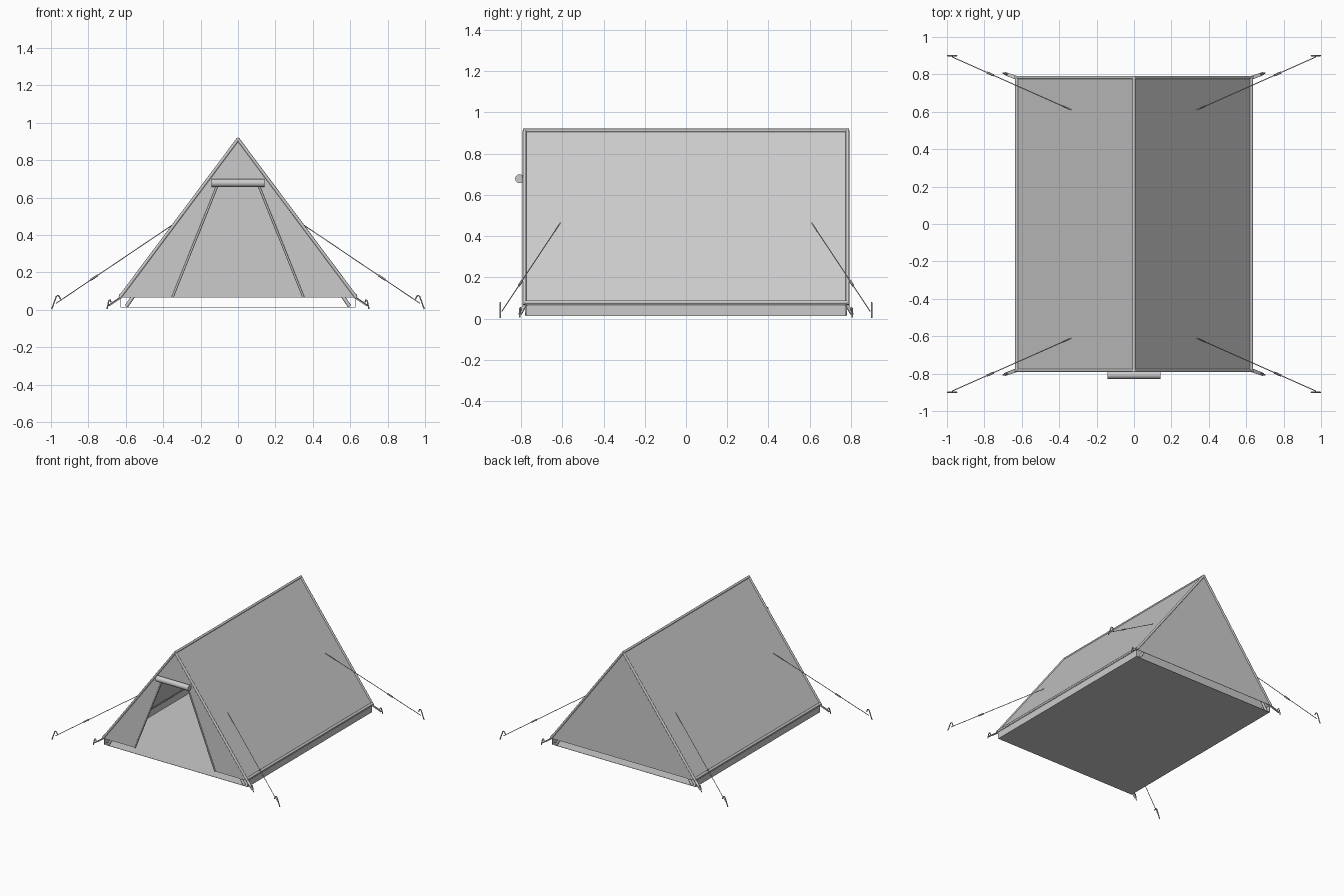
import bpy, bmesh, math
from mathutils import Vector

if "Cube" in bpy.data.objects:
    bpy.data.objects.remove(bpy.data.objects["Cube"])

grey = bpy.data.materials.new("canvas grey")
grey.diffuse_color = (0.6, 0.6, 0.6, 1)
grey.use_nodes = True
grey.node_tree.nodes["Principled BSDF"].inputs["Base Color"].default_value = grey.diffuse_color

APEX, EAVE_X, EAVE_Z, END = 0.912, 0.632, 0.066, 0.783


def add(name, mesh):
    ob = bpy.data.objects.new(name, mesh)
    bpy.context.collection.objects.link(ob)
    if not mesh.materials:
        mesh.materials.append(grey)
    return ob


def sheet(name, polys, thick=0.003):
    """Thin cloth made from a few polygons."""
    bm = bmesh.new()
    for p in polys:
        bm.faces.new([bm.verts.new(c) for c in p])
    bmesh.ops.remove_doubles(bm, verts=bm.verts, dist=1e-5)
    bmesh.ops.recalc_face_normals(bm, faces=bm.faces)
    me = bpy.data.meshes.new(name)
    bm.to_mesh(me)
    bm.free()
    ob = add(name, me)
    mod = ob.modifiers.new("thickness", 'SOLIDIFY')
    mod.thickness, mod.offset = thick, 0
    return ob


def tube(name, pts, r, res=2):
    """Round bar along a path."""
    cu = bpy.data.curves.new(name, 'CURVE')
    cu.dimensions = '3D'
    cu.bevel_depth, cu.bevel_resolution, cu.use_fill_caps = r, res, True
    sp = cu.splines.new('POLY')
    sp.points.add(len(pts) - 1)
    for q, p in zip(sp.points, pts):
        q.co = (*p, 1)
    tmp = bpy.data.objects.new("tmp", cu)
    bpy.context.collection.objects.link(tmp)
    dg = bpy.context.evaluated_depsgraph_get()
    me = bpy.data.meshes.new_from_object(tmp.evaluated_get(dg))
    bpy.data.objects.remove(tmp)
    me.name = name
    ob = add(name, me)
    bpy.ops.object.select_all(action='DESELECT')
    ob.select_set(True)
    bpy.context.view_layer.objects.active = ob
    bpy.ops.object.shade_smooth_by_angle(angle=math.radians(50))
    return ob


def edge_x(z):
    return EAVE_X * (APEX - z) / (APEX - EAVE_Z)


# Roof slopes
sheet("roof", [[(0, -END, APEX), (0, END, APEX),
                (s * EAVE_X, END, EAVE_Z), (s * EAVE_X, -END, EAVE_Z)] for s in (-1, 1)])

# Back wall
sheet("back_wall", [[(-EAVE_X, END, EAVE_Z), (EAVE_X, END, EAVE_Z), (0, END, APEX)]])

# Front wall with open doorway
DX, TX, TZ = 0.35, 0.11, 0.665
front = [[(s * EAVE_X, -END, EAVE_Z), (s * DX, -END, EAVE_Z), (s * TX, -END, TZ),
          (s * edge_x(TZ), -END, TZ)] for s in (-1, 1)]
front.append([(-edge_x(TZ), -END, TZ), (-TX, -END, TZ), (TX, -END, TZ),
              (edge_x(TZ), -END, TZ), (0, -END, APEX)])
sheet("front_wall", front)

# Ground sheet with upturned sides
F, W = 0.775, 0.627
sheet("ground_sheet", [[(-W, -F, 0.014), (W, -F, 0.014), (W, F, 0.014), (-W, F, 0.014)]] +
      [[(s * W, -F, 0.014), (s * W, F, 0.014), (s * W, F, 0.066), (s * W, -F, 0.066)]
       for s in (-1, 1)])

# Ridge piping and rolled door
tube("ridge_piping", [(0, -0.79, APEX), (0, 0.79, APEX)], 0.009)
tube("rolled_door", [(-0.142, -0.807, 0.678), (0.142, -0.807, 0.678)], 0.022, 4)
tube("ridge_pole", [(0, -0.77, 0.885), (0, 0.77, 0.885)], 0.01)

for sx in (-1, 1):
    side = "right" if sx > 0 else "left"
    # Eave hem and door edge binding
    tube(f"eave_hem_{side}", [(sx * (EAVE_X - 0.006), -END, 0.078),
                              (sx * (EAVE_X - 0.006), END, 0.078)], 0.010)
    tube(f"door_binding_{side}", [(sx * DX, -0.786, EAVE_Z), (sx * TX, -0.786, TZ)], 0.006)
    for sy in (-1, 1):
        tag = f"{side}_{'back' if sy > 0 else 'front'}"

        def P(x, y, z):
            return Vector((sx * x, sy * y, z))

        # Edge piping and inner pole
        tube(f"edge_piping_{tag}", [P(0, END, APEX), P(EAVE_X, END, EAVE_Z)], 0.009)
        tube(f"frame_pole_{tag}", [P(0, 0.771, 0.885), P(0.597, 0.771, 0.018)], 0.010)
        # Guy rope with slider and peg
        a, b = P(0.335, 0.61, 0.464), P(0.972, 0.893, 0.035)
        tube(f"guy_rope_{tag}", [a, b], 0.0025, 1)
        d = (b - a).normalized()
        m = a.lerp(b, 0.68)
        tube(f"rope_slider_{tag}", [m - d * 0.022, m + d * 0.022], 0.006, 1)
        tube(f"rope_peg_{tag}", [P(0.996, 0.9, 0.003), P(0.972, 0.9, 0.07), P(0.965, 0.9, 0.077),
                                 P(0.957, 0.9, 0.074), P(0.948, 0.9, 0.056)], 0.004, 1)
        # Corner strap and peg
        sheet(f"corner_strap_{tag}", [[P(0.622, 0.79, 0.066), P(0.632, 0.772, 0.066),
                                       P(0.694, 0.797, 0.022), P(0.688, 0.812, 0.022)]], 0.006)
        tube(f"corner_peg_{tag}", [P(0.700, 0.807, 0.005), P(0.690, 0.805, 0.050),
                                   P(0.684, 0.803, 0.053), P(0.678, 0.801, 0.040)], 0.004, 1)
